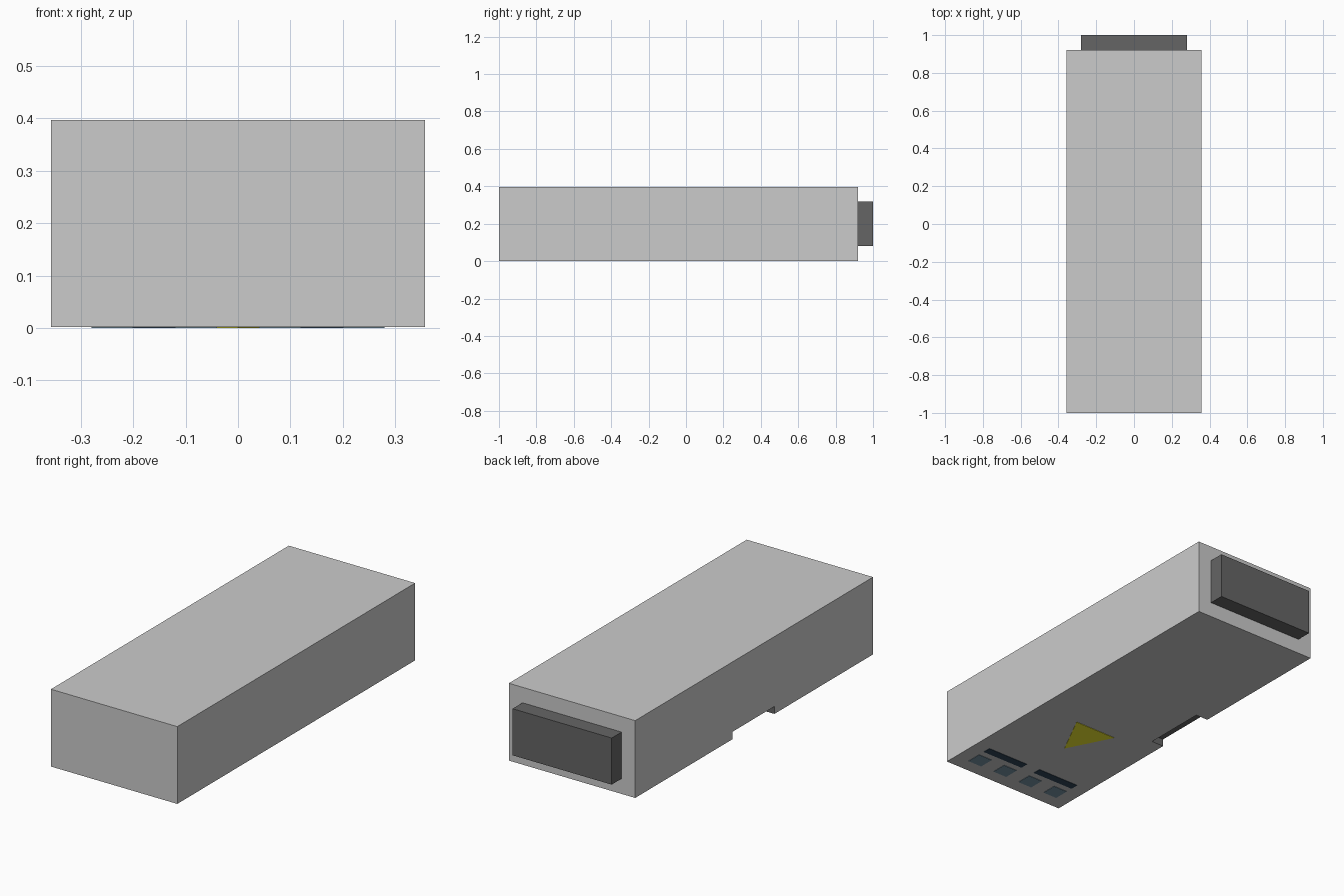
import bpy, bmesh

if "Cube" in bpy.data.objects:
    bpy.data.objects.remove(bpy.data.objects["Cube"])


def material(name, rgb):
    m = bpy.data.materials.new(name)
    m.diffuse_color = (*rgb, 1)
    m.use_nodes = True
    m.node_tree.nodes["Principled BSDF"].inputs["Base Color"].default_value = m.diffuse_color
    return m


def add_object(name, bm, mat):
    bmesh.ops.recalc_face_normals(bm, faces=bm.faces)
    me = bpy.data.meshes.new(name)
    bm.to_mesh(me)
    bm.free()
    me.materials.append(mat)
    ob = bpy.data.objects.new(name, me)
    bpy.context.collection.objects.link(ob)
    return ob


def prism(name, outline, z0, z1, mat):
    """Extrude an xy outline from z0 up to z1."""
    bm = bmesh.new()
    base = bm.faces.new([bm.verts.new((x, y, z0)) for x, y in outline])
    top = bmesh.ops.extrude_face_region(bm, geom=[base])["geom"]
    verts = [v for v in top if isinstance(v, bmesh.types.BMVert)]
    bmesh.ops.translate(bm, verts=verts, vec=(0, 0, z1 - z0))
    return add_object(name, bm, mat)


def box(name, x0, x1, y0, y1, z0, z1, mat):
    return prism(name, [(x0, y0), (x1, y0), (x1, y1), (x0, y1)], z0, z1, mat)


grey = material("grey", (0.8, 0.8, 0.8))
dark = material("dark_grey", (0.13, 0.13, 0.13))
yellow = material("yellow", (0.9, 0.85, 0.03))
slate = material("slate", (0.19, 0.3, 0.38))
black = material("blue_black", (0.03, 0.06, 0.1))

GAP = 0.002  # markings stand this far proud of the underside

# Main body with a dark notch in its lower left edge
body = box("body", -0.357, 0.357, -1, 0.92, GAP, 0.397, grey)
cutter = box("notch_cutter", -0.5, -0.287, -0.204, 0.133, -0.1, 0.04, dark)
cutter.hide_render = True
cut = body.modifiers.new("notch", "BOOLEAN")
cut.operation = "DIFFERENCE"
cut.object = cutter
cut.solver = "EXACT"
cut.material_mode = "TRANSFER"
bpy.context.view_layer.objects.active = body
bpy.ops.object.modifier_apply(modifier=cut.name)
bpy.data.objects.remove(cutter)

# Plug at the back
box("plug", -0.28, 0.28, 0.92, 1, 0.08, 0.318, dark)

# Warning triangle on the underside
prism("warning_triangle", [(-0.12, -0.294), (0.12, -0.294), (0, -0.53)], 0, GAP, yellow)

# Contact pads and slots on the underside
for i in range(4):
    x = -0.24 + 0.16 * i
    box(f"contact_pad_{i + 1}", x - 0.04, x + 0.04, -0.927, -0.847, 0, GAP, slate)
for side, x in (("left", -0.16), ("right", 0.16)):
    box(f"slot_{side}", x - 0.12, x + 0.12, -0.81, -0.768, 0, GAP, black)
